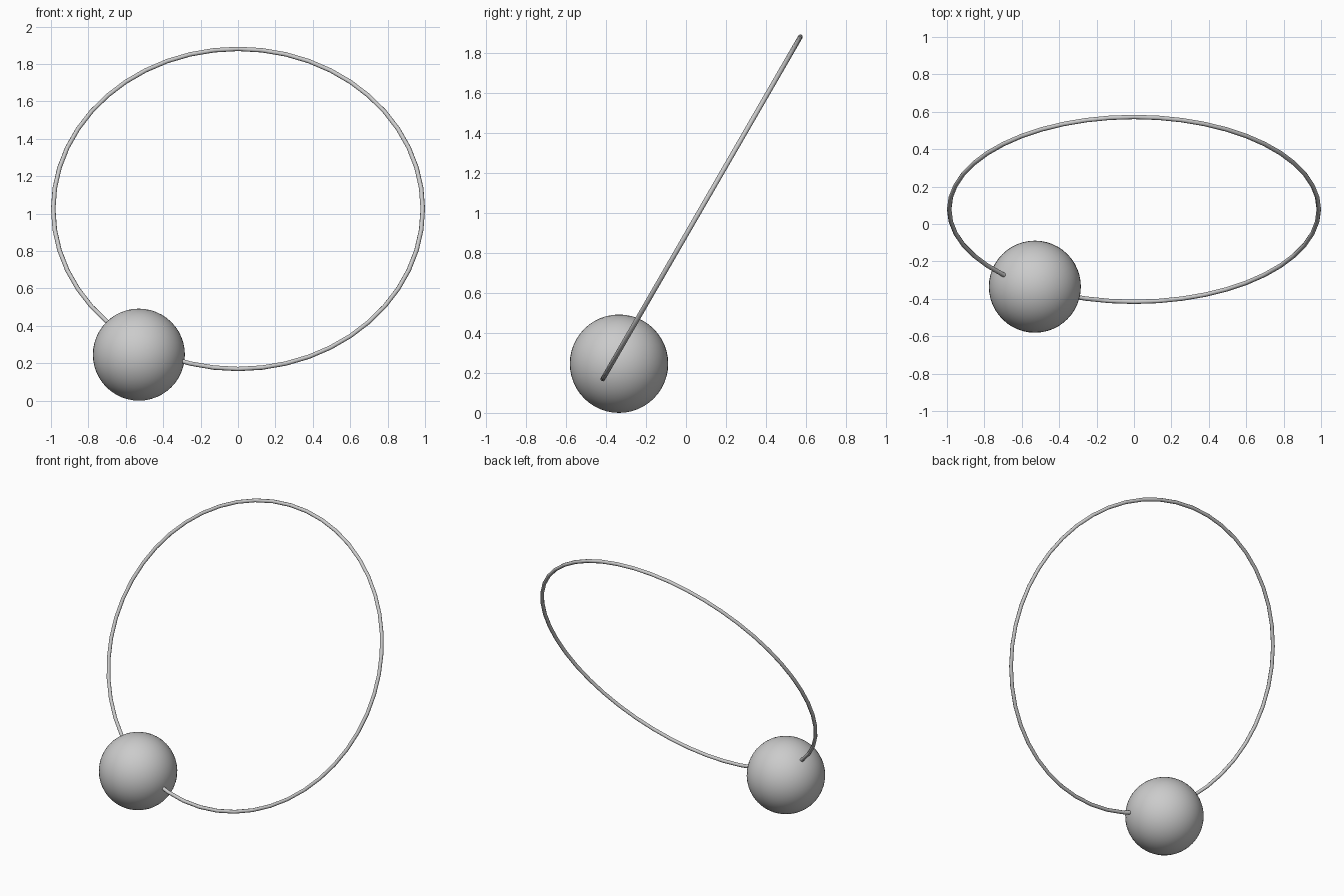
import bpy
import math

cube = bpy.data.objects.get("Cube")
if cube:
    bpy.data.objects.remove(cube, do_unlink=True)

# Single neutral grey material
grey = bpy.data.materials.new("neutral_grey")
grey.use_nodes = True
colour = (0.6, 0.6, 0.6, 1.0)
grey.diffuse_color = colour
grey.node_tree.nodes["Principled BSDF"].inputs["Base Color"].default_value = colour


def finish(name):
    obj = bpy.context.object
    obj.name = name
    obj.data.materials.append(grey)
    bpy.ops.object.shade_smooth()
    return obj


# Thin hoop, leaning back thirty degrees from upright
bpy.ops.mesh.primitive_torus_add(
    major_radius=0.988, minor_radius=0.012,
    major_segments=48, minor_segments=8,
    location=(0, 0.078, 1.025), rotation=(math.radians(60), 0, 0))
finish("hoop_ring")

# Ball threaded on the lower right of the hoop
bpy.ops.mesh.primitive_uv_sphere_add(
    segments=48, ring_count=24, radius=0.246, location=(-0.53, -0.335, 0.246))
finish("bead_ball")
